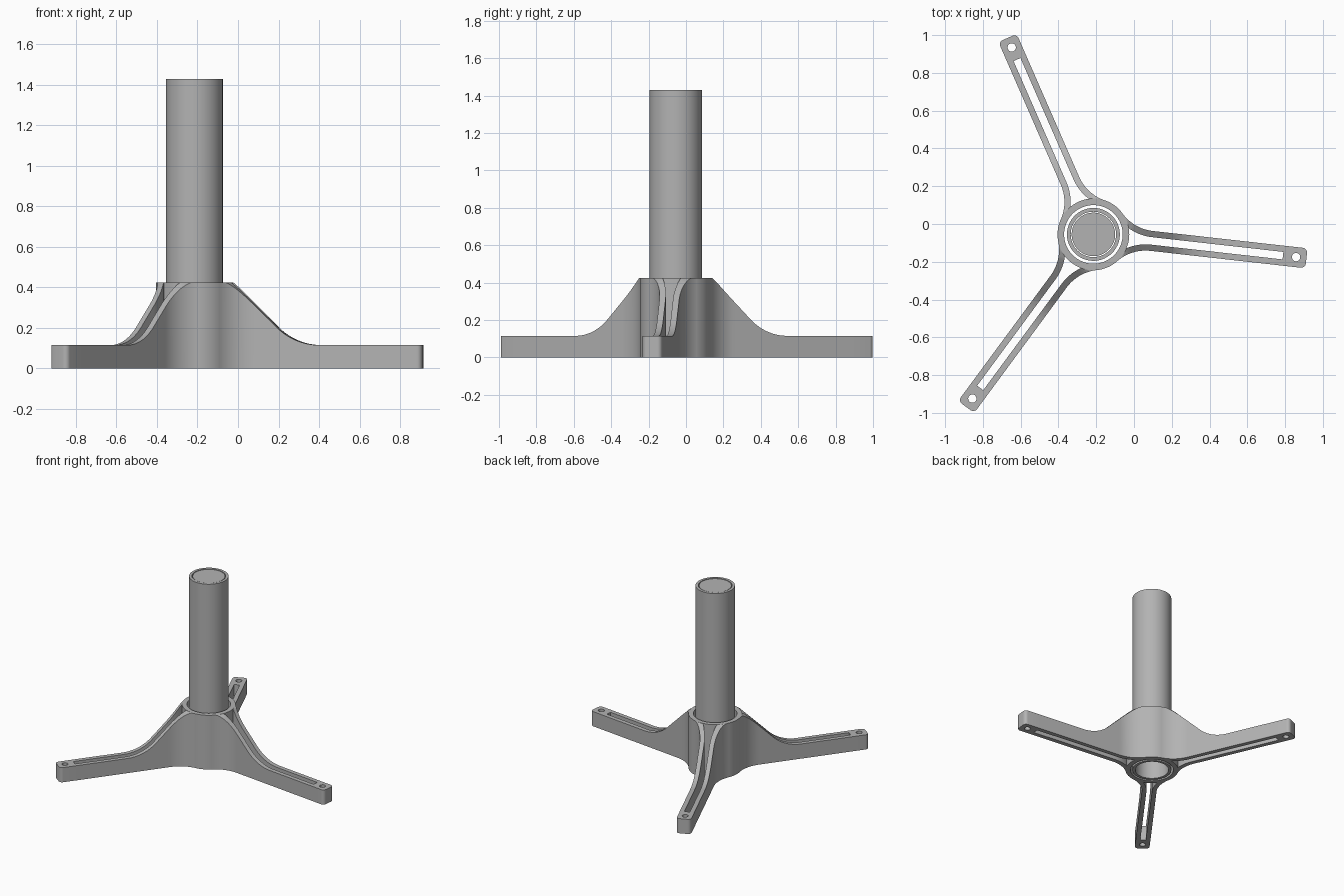
import bpy, bmesh, math
from mathutils import Matrix

if "Cube" in bpy.data.objects:
    bpy.data.objects.remove(bpy.data.objects["Cube"])

CX, CY = -0.215, -0.055                 # column axis
HUB_R, HUB_H = 0.19, 0.425
ARM_H, HALF_W, WALL = 0.115, 0.053, 0.033
FILLET_U, FILLET_R = 0.31, 0.23         # plan fillet between arm and hub
SLOT_END, TIP, HOLE_U = 1.01, 1.135, 1.08
ANGLES = [math.radians(a) for a in (-6.4, 113.6, 233.6)]

grey = bpy.data.materials.new("grey")
grey.diffuse_color = (0.45, 0.45, 0.45, 1)
grey.use_nodes = True
grey.node_tree.nodes["Principled BSDF"].inputs["Base Color"].default_value = grey.diffuse_color


def finish(ob):
    ob.data.materials.clear()
    ob.data.materials.append(grey)
    bpy.ops.object.select_all(action='DESELECT')
    ob.select_set(True)
    bpy.context.view_layer.objects.active = ob
    bpy.ops.object.shade_smooth_by_angle(angle=math.radians(25))


def mesh_object(name, bm, matrix):
    bmesh.ops.recalc_face_normals(bm, faces=bm.faces)
    me = bpy.data.meshes.new(name)
    bm.to_mesh(me)
    bm.free()
    ob = bpy.data.objects.new(name, me)
    bpy.context.collection.objects.link(ob)
    ob.matrix_world = matrix
    finish(ob)


def ring(name, r0, r1, z0, z1, n=72):
    """Hollow cylinder."""
    bm = bmesh.new()
    rows = []
    for i in range(n):
        c, s = math.cos(math.tau * i / n), math.sin(math.tau * i / n)
        rows.append([bm.verts.new((r * c, r * s, z))
                     for r, z in ((r0, z0), (r1, z0), (r1, z1), (r0, z1))])
    for i in range(n):
        a, b = rows[i], rows[(i + 1) % n]
        for k in range(4):
            bm.faces.new((a[k], a[(k + 1) % 4], b[(k + 1) % 4], b[k]))
    mesh_object(name, bm, Matrix.Translation((CX, CY, 0)))


def top_height(r):
    """Slope falling from the hub at 45 degrees, blended into the flat arm."""
    rad = 0.30
    corner = 0.195 + HUB_H - ARM_H
    tan = rad * math.tan(math.pi / 8)
    if r < 0.195:
        return HUB_H
    if r < corner - tan * math.sqrt(0.5):
        return HUB_H - (r - 0.195)
    if r < corner + tan:
        return ARM_H + rad - math.sqrt(rad**2 - (corner + tan - r)**2)
    return ARM_H


def rail(side):
    """Pairs of outer and inner wall points along one side of an arm."""
    cv = HALF_W + FILLET_R
    end = math.atan2(cv, FILLET_U)
    pairs = []
    for i in range(21):
        a = math.pi + end + (math.pi / 2 - end) * i / 20
        pair = []
        for r in (FILLET_R, FILLET_R + WALL):
            u, v = FILLET_U + r * math.cos(a), cv + r * math.sin(a)
            d = math.hypot(u, v)
            k = max(1, (HUB_R - 0.002) / d)      # stop inside the hub wall
            pair.append((u * k, v * k * side))
        pairs.append(pair)
    for i in range(1, 21):
        u = FILLET_U + 0.34 * i / 20
        pairs.append([(u, HALF_W * side), (u, (HALF_W - WALL) * side)])
    pairs.append([(SLOT_END, HALF_W * side), (SLOT_END, (HALF_W - WALL) * side)])
    return pairs


def arm_walls(name, matrix):
    bm = bmesh.new()
    for side in (1, -1):
        rows = []
        for (ou, ov), (iu, iv) in rail(side):
            zo, zi = top_height(math.hypot(ou, ov)), top_height(math.hypot(iu, iv))
            rows.append([bm.verts.new(p) for p in
                         ((ou, ov, 0), (ou, ov, zo), (iu, iv, zi), (iu, iv, 0))])
        for a, b in zip(rows, rows[1:]):
            for k in range(4):
                bm.faces.new((a[k], a[(k + 1) % 4], b[(k + 1) % 4], b[k]))
        bm.faces.new(rows[0])
        bm.faces.new(rows[-1])
    mesh_object(name, bm, matrix)


def arm_tip(name, matrix):
    """Rounded end pad with a screw hole."""
    c = 0.025
    outline = [(SLOT_END, HALF_W), (SLOT_END, -HALF_W)]
    for side, start in ((-1, -math.pi / 2), (1, 0)):
        for i in range(9):
            a = start + math.pi / 2 * i / 8
            outline.append((TIP - c + c * math.cos(a),
                            side * (HALF_W - c) + c * math.sin(a)))
    hole = [(HOLE_U + 0.022 * math.cos(math.tau * i / 28),
             0.022 * math.sin(math.tau * i / 28)) for i in range(28)]
    cu = bpy.data.curves.new(name, 'CURVE')
    cu.dimensions, cu.fill_mode, cu.extrude = '2D', 'BOTH', ARM_H / 2
    for pts in (outline, hole):
        sp = cu.splines.new('POLY')
        sp.points.add(len(pts) - 1)
        for p, (u, v) in zip(sp.points, pts):
            p.co = (u, v, 0, 1)
        sp.use_cyclic_u = True
    ob = bpy.data.objects.new(name, cu)
    bpy.context.collection.objects.link(ob)
    ob.matrix_world = matrix @ Matrix.Translation((0, 0, ARM_H / 2))
    bpy.ops.object.select_all(action='DESELECT')
    ob.select_set(True)
    bpy.context.view_layer.objects.active = ob
    bpy.ops.object.convert(target='MESH')
    ob = bpy.context.object
    bm = bmesh.new()
    bm.from_mesh(ob.data)
    bmesh.ops.remove_doubles(bm, verts=bm.verts, dist=1e-5)
    bmesh.ops.recalc_face_normals(bm, faces=bm.faces)
    bm.to_mesh(ob.data)
    bm.free()
    finish(ob)


# Hub collar and column tube
ring("hub", 0.155, HUB_R, 0, HUB_H)
ring("column_tube", 0.12, 0.14, 0, 1.43)

# Plug closing the top of the tube
plug = bmesh.new()
bmesh.ops.create_cone(plug, cap_ends=True, segments=72, radius1=0.115,
                      radius2=0.115, depth=0.03)
mesh_object("column_plug", plug, Matrix.Translation((CX, CY, 1.413)))

# Three slotted legs
for i, ang in enumerate(ANGLES, 1):
    m = Matrix.Translation((CX, CY, 0)) @ Matrix.Rotation(ang, 4, 'Z')
    arm_walls(f"leg_walls_{i}", m)
    arm_tip(f"leg_tip_{i}", m)
